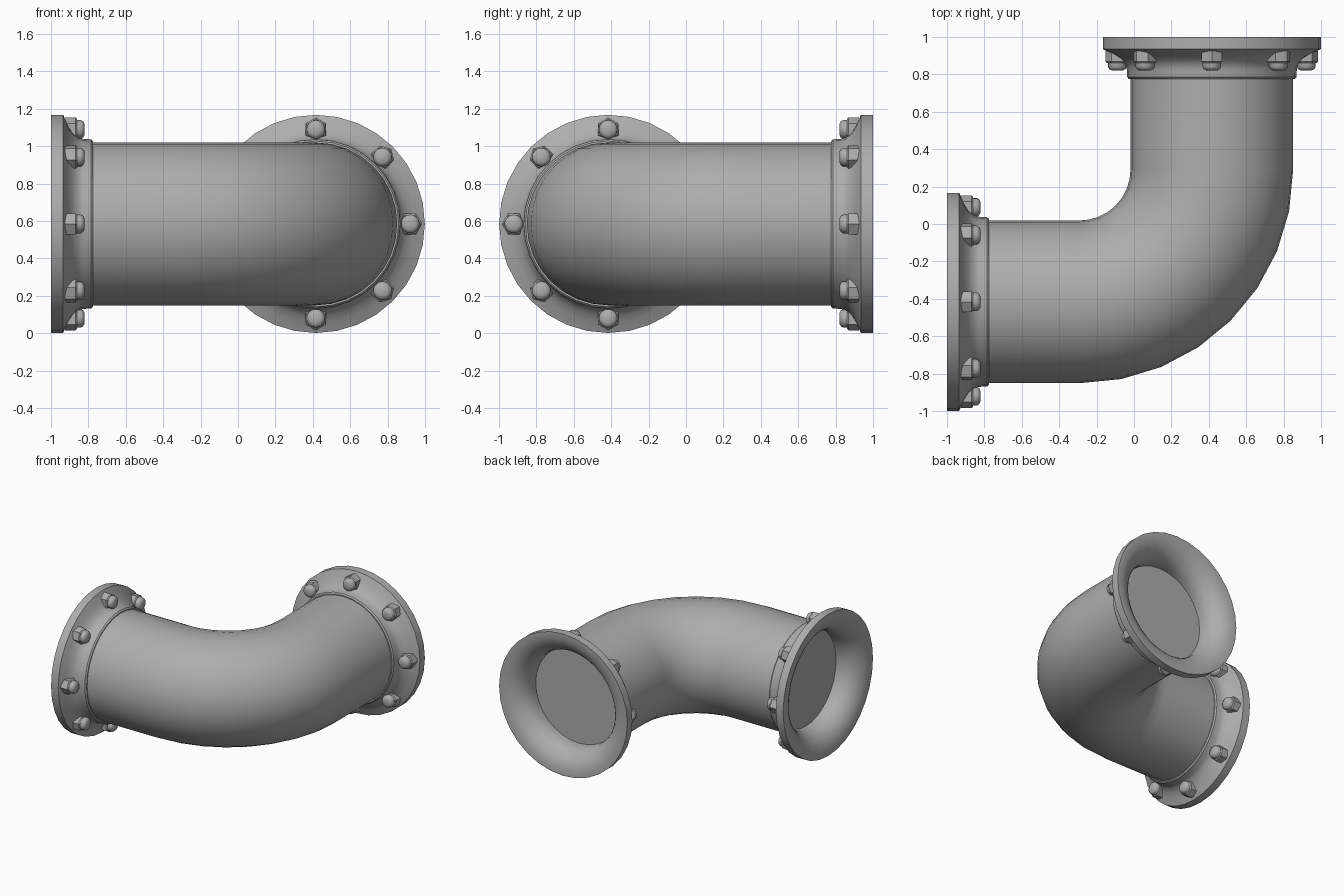
import bpy, bmesh, math
from mathutils import Matrix, Vector

cube = bpy.data.objects.get("Cube")
if cube:
    bpy.data.objects.remove(cube)

GREY = 0.42
steel = bpy.data.materials.new("grey_steel")
steel.use_nodes = True
steel.diffuse_color = (GREY, GREY, GREY, 1)
steel.node_tree.nodes["Principled BSDF"].inputs["Base Color"].default_value = (GREY, GREY, GREY, 1)

AXIS_Z, OFFSET, PIPE_R, BEND_R = 0.584, 0.416, 0.435, 0.706
SIDES = 32


def finish(bm, name, angle=35):
    bmesh.ops.recalc_face_normals(bm, faces=bm.faces)
    mesh = bpy.data.meshes.new(name)
    bm.to_mesh(mesh)
    bm.free()
    mesh.materials.append(steel)
    obj = bpy.data.objects.new(name, mesh)
    bpy.context.collection.objects.link(obj)
    bpy.ops.object.select_all(action="DESELECT")
    obj.select_set(True)
    bpy.context.view_layer.objects.active = obj
    bpy.ops.object.shade_smooth_by_angle(angle=math.radians(angle))
    return obj


def ring(bm, radius, matrix, sides):
    steps = [math.tau * i / sides for i in range(sides)]
    return [bm.verts.new(matrix @ Vector((radius * math.cos(a), radius * math.sin(a), 0))) for a in steps]


def skin(bm, rings, cap_start=False, cap_end=False):
    for a, b in zip(rings, rings[1:]):
        for i in range(len(a)):
            j = (i + 1) % len(a)
            bm.faces.new((a[i], a[j], b[j], b[i]))
    if cap_start:
        bm.faces.new(rings[0])
    if cap_end:
        bm.faces.new(rings[-1])


def lathe(bm, profile, matrix, sides, **caps):
    """Profile points are (distance along local z, radius)."""
    skin(bm, [ring(bm, r, matrix @ Matrix.Translation((0, 0, d)), sides) for d, r in profile], **caps)


# Elbow pipe: a straight leg, a quarter bend and a second straight leg
bm = bmesh.new()
START = OFFSET - BEND_R
stations = [(-0.8, -OFFSET, 0)]
for i in range(9):
    a = math.pi / 2 * i / 8
    stations.append((START + BEND_R * math.sin(a), -START - BEND_R * math.cos(a), a))
stations.append((OFFSET, 0.8, math.pi / 2))
rings = []
for x, y, turn in stations:
    place = Matrix.Translation((x, y, AXIS_Z)) @ Matrix.Rotation(turn, 4, "Z") @ Matrix.Rotation(math.pi / 2, 4, "Y")
    rings.append(ring(bm, PIPE_R, place, SIDES))
skin(bm, rings)
finish(bm, "elbow_pipe")

# Flange: collar and flared back, square rim, then a trumpet mouth ending in a flat plate
flange_profile = [(0.225, PIPE_R - 0.01), (0.225, 0.443), (0.215, 0.452), (0.17, 0.455), (0.145, 0.463),
                  (0.115, 0.49), (0.09, 0.53), (0.065, 0.583), (0, 0.583)]
for i in range(9):
    t = math.pi / 2 * i / 8
    flange_profile.append((0.17 * (1 - math.cos(t)), 0.572 - 0.182 * math.sin(t)))
flange_profile.append((0.2, 0.39))

# Bolt: hexagonal nut with a rounded stud end
nut_profile = [(0.075, 0.064), (0.132, 0.064), (0.14, 0.056)]
stud_profile = [(0.13, 0.05), (0.16, 0.05), (0.172, 0.043), (0.18, 0.028)]

ends = {
    "right": Matrix.Translation((-1, -OFFSET, AXIS_Z)) @ Matrix.Rotation(math.pi / 2, 4, "Y"),
    "back": Matrix.Translation((OFFSET, 1, AXIS_Z)) @ Matrix.Rotation(math.pi / 2, 4, "X"),
}
for side, place in ends.items():
    bm = bmesh.new()
    lathe(bm, flange_profile, place, SIDES, cap_end=True)
    finish(bm, side + "_flange")
    bm = bmesh.new()
    for k in range(8):
        spot = place @ Matrix.Rotation(math.tau * k / 8, 4, "Z") @ Matrix.Translation((0.505, 0, 0))
        lathe(bm, nut_profile, spot, 6, cap_start=True, cap_end=True)
        lathe(bm, stud_profile, spot, 16, cap_start=True, cap_end=True)
    finish(bm, side + "_bolts", 40)
